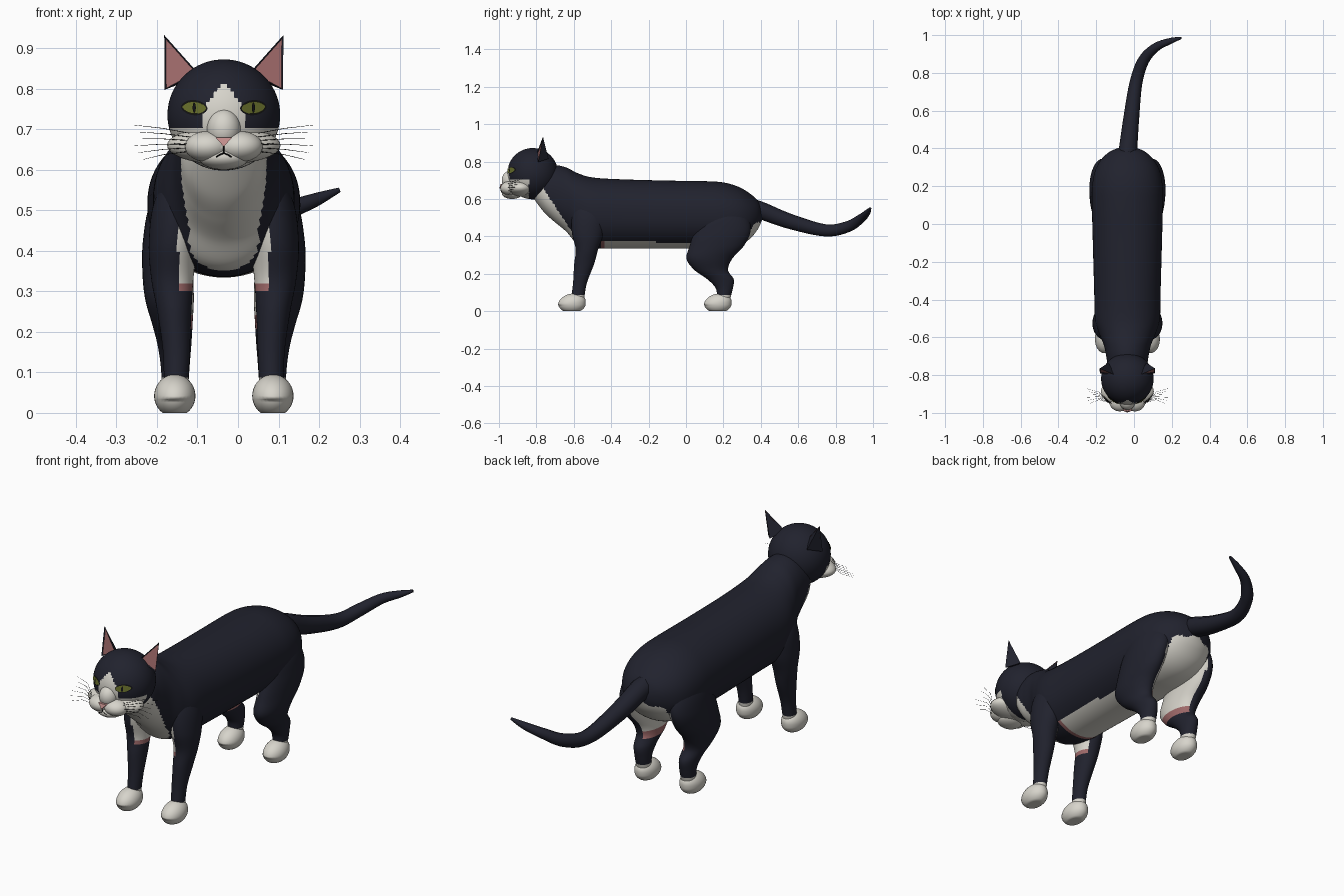
import bpy, bmesh, math
from mathutils import Vector

if "Cube" in bpy.data.objects:
    bpy.data.objects.remove(bpy.data.objects["Cube"])

MID = -0.035  # the body's plane of symmetry


def material(name, rgb):
    m = bpy.data.materials.new(name)
    m.use_nodes = True
    m.diffuse_color = (*rgb, 1)
    bsdf = next(n for n in m.node_tree.nodes if n.type == "BSDF_PRINCIPLED")
    bsdf.inputs["Base Color"].default_value = (*rgb, 1)
    bsdf.inputs["Roughness"].default_value = 0.8
    return m


DARK = material("dark fur", (0.015, 0.016, 0.027))
WHITE = material("white fur", (0.68, 0.66, 0.6))
SKIN = material("ear pink", (0.34, 0.14, 0.14))
NOSE = material("nose pink", (0.55, 0.27, 0.26))
EYE = material("olive eye", (0.14, 0.16, 0.025))
BLACK = material("black", (0.006, 0.006, 0.007))
FUR = [DARK, WHITE, SKIN]


def finish(name, bm, mats, rule=None, mirror=False, smooth=True):
    """Turn a bmesh into an object on the symmetry plane, coloured by a rule."""
    bmesh.ops.recalc_face_normals(bm, faces=bm.faces)
    bm.normal_update()
    for f in bm.faces:
        f.smooth = smooth
        if rule:
            f.material_index = rule(f.calc_center_median(), f.normal)
    me = bpy.data.meshes.new(name)
    bm.to_mesh(me)
    bm.free()
    for m in mats:
        me.materials.append(m)
    ob = bpy.data.objects.new(name, me)
    ob.location.x = MID
    bpy.context.collection.objects.link(ob)
    if mirror:
        ob.modifiers.new("Mirror", "MIRROR")
    return ob


def resample(pts, n):
    """Catmull-Rom curve through stations of any dimension."""
    out = []
    for i in range(len(pts) - 1):
        quad = [pts[max(i - 1, 0)], pts[i], pts[i + 1], pts[min(i + 2, len(pts) - 1)]]
        for k in range(n):
            t = k / n
            out.append([b + t / 2 * (c - a + t * (2*a - 5*b + 4*c - d + t * (3*(b - c) + d - a)))
                        for a, b, c, d in zip(*quad)])
    return out + [list(pts[-1])]


def loft(rings):
    bm = bmesh.new()
    loops = [[bm.verts.new(p) for p in ring] for ring in rings]
    for a, b in zip(loops, loops[1:]):
        for i in range(len(a)):
            j = (i + 1) % len(a)
            bm.faces.new((a[i], a[j], b[j], b[i]))
    bm.faces.new(loops[0])
    bm.faces.new(loops[-1])
    return bm


def circle(n):
    return [(math.cos(2*math.pi*i/n), math.sin(2*math.pi*i/n)) for i in range(n)]


def ball(centre, radii, u=32, v=20):
    bm = bmesh.new()
    bmesh.ops.create_uvsphere(bm, u_segments=u, v_segments=v, radius=1)
    for p in bm.verts:
        p.co = Vector(c + r * k for c, r, k in zip(centre, radii, p.co))
    return bm


def strand(name, pts, mat, radius, mirror=False):
    """Curve tube; each point is x, y, z and relative thickness."""
    cu = bpy.data.curves.new(name, "CURVE")
    cu.dimensions = "3D"
    cu.bevel_depth = radius
    cu.bevel_resolution = 3 if radius > 0.5 else 0
    cu.use_fill_caps = True
    sp = cu.splines.new("POLY")
    sp.points.add(len(pts) - 1)
    for p, (x, y, z, r) in zip(sp.points, pts):
        p.co, p.radius = (x, y, z, 1), r
    sp.use_smooth = True
    cu.materials.append(mat)
    ob = bpy.data.objects.new(name, cu)
    ob.location.x = MID
    bpy.context.collection.objects.link(ob)
    if mirror:
        ob.modifiers.new("Mirror", "MIRROR")


# Trunk and neck: y, top, bottom, half width
trunk = [(-.82, .72, .61, .06), (-.76, .765, .53, .1), (-.70, .78, .475, .112),
         (-.64, .768, .425, .125), (-.58, .738, .36, .15), (-.5, .715, .338, .172),
         (-.35, .705, .335, .176), (-.1, .698, .335, .183), (.1, .695, .335, .188),
         (.2, .688, .335, .187), (.28, .665, .35, .172), (.34, .63, .385, .14),
         (.385, .59, .44, .09), (.408, .54, .49, .03)]


def trunk_colour(c, n):
    x = abs(c.x)
    if c.y < -.56:
        return int(x < .112 and c.z < .62 - 1.5 * (c.y + .74))
    if n.z < -.3 and x < .11 and c.y > -.46:
        return 2 if c.y < -.43 else 1
    return 0


rings = []
for y, top, bot, w in resample(trunk, 8):
    mid, h = (top + bot) / 2, (top - bot) / 2
    rings.append([(w * c, y, mid + h * math.copysign(abs(s) ** .9, s)) for c, s in circle(72)])
finish("trunk", loft(rings), FUR, trunk_colour)

# Legs: z, y, x, depth radius, width radius
front = [(.06, -.58, .118, .035, .03), (.15, -.567, .117, .037, .033), (.25, -.545, .122, .053, .042),
         (.33, -.53, .127, .06, .052), (.42, -.525, .125, .085, .06), (.52, -.52, .112, .09, .06),
         (.62, -.53, .085, .06, .04)]
hind = [(.06, .2, .12, .035, .032), (.12, .205, .12, .045, .036), (.17, .185, .122, .07, .042),
        (.22, .135, .127, .09, .05), (.28, .125, .134, .122, .06), (.35, .165, .138, .145, .063),
        (.43, .195, .133, .15, .066), (.52, .2, .11, .13, .07), (.62, .2, .08, .07, .04)]


def front_colour(c, n):
    if c.z < .085:
        return 1
    if c.z > .3 and c.x < .113 and (n.y < -.1 or n.x < -.6):
        return 1 if c.z > .315 else 2
    return 0


def hind_colour(c, n):
    if c.z < .085:
        return 1
    if n.x < -.45 and c.z > .21 and c.y > .03:
        return 1 if c.z > .245 else 2
    return 0


for name, stations, rule, paw_y in (("front", front, front_colour, -.61), ("hind", hind, hind_colour, .17)):
    rings = [[(x + rx * c, y + ry * s, z) for c, s in circle(40)]
             for z, y, x, ry, rx in resample(stations, 8)]
    finish(name + "_legs", loft(rings), FUR, rule, mirror=True)
    paw = ball((.121, paw_y, .042), (.051, .074, .052))
    for p in paw.verts:
        p.co.z = max(p.co.z, 0)
        if p.co.z > .04:  # slope the toes down towards the front
            p.co.z += .12 * (p.co.y - paw_y)
    finish(name + "_paws", paw, [WHITE], mirror=True)

# Tail
tail = [(0, .36, .55, .05), (.005, .41, .535, .048), (.02, .555, .48, .042), (.045, .745, .432, .034),
        (.085, .865, .452, .03), (.15, .935, .495, .024), (.225, .968, .525, .017), (.285, .985, .55, .006)]
strand("tail", resample(tail, 6), DARK, 1)

# Head
HEAD, SIZE = Vector((0, -.82, .735)), Vector((.139, .136, .137))


def head_colour(c, n):
    blaze = .05 * min(1, (.815 - c.z) / .06)
    return int(c.y < -.84 and (c.z < .703 or abs(c.x) < blaze))


finish("head", ball(HEAD, SIZE, 96, 80), FUR, head_colour)

# Muzzle: cheeks, whisker pads, nose bridge and chin
finish("cheeks", ball((0, -.886, .66), (.14, .08, .047)), [WHITE])
finish("whisker_pads", ball((.04, -.94, .657), (.056, .052, .038)), [WHITE], mirror=True)
finish("nose_bridge", ball((0, -.94, .70), (.042, .045, .05)), [WHITE])
finish("chin", ball((0, -.93, .63), (.062, .055, .03)), [WHITE])

# Nose
bm = bmesh.new()
tri = [bm.verts.new(p) for p in ((-.021, -.99, .68), (.021, -.99, .68), (0, -.998, .657))]
back = [bm.verts.new((p.co.x, -.95, p.co.z)) for p in tri]
for i in range(3):
    j = (i + 1) % 3
    bm.faces.new((tri[i], tri[j], back[j], back[i]))
bm.faces.new(tri)
bm.faces.new(back)
finish("nose", bm, [NOSE], smooth=False)

# Mouth lines and whiskers
strand("lip_split", [(0, -.992, .66, 1), (0, -.988, .64, 1)], BLACK, .0018)
strand("mouth", [(0, -.988, .641, 1), (.01, -.989, .637, 1), (.019, -.986, .631, 1)], BLACK, .0018, True)
strand("cheek_line", [(.08, -.967, .667, 1), (.1, -.944, .662, 1), (.122, -.928, .664, 1)], BLACK, .0014, True)
for i in range(6):
    z = .645 + .009 * i
    strand("whisker", [(.085, -.95, z, 1), (.15, -.93 + .008 * i, z + .004 * (i - 2), 1),
                       (.2 + .01 * (i % 3), -.95 + .016 * i, z + .008 * (i - 2.5), .5)], BLACK, .0008, True)


# Eyes: thin almond plates wrapped on the head
def eye_plate(name, w, h, lift, mat):
    bm = bmesh.new()
    verts = []
    for c, s in circle(24):
        x, z = .073 + w * c, .753 + h * s * abs(s) ** .2 + .06 * w * c
        k = 1 - (x / SIZE.x) ** 2 - ((z - HEAD.z) / SIZE.z) ** 2
        verts.append(bm.verts.new((x, HEAD.y - SIZE.y * math.sqrt(k) - lift, z)))
    f = bm.faces.new(verts)
    bmesh.ops.solidify(bm, geom=[f], thickness=.004)
    finish(name, bm, [mat], mirror=True, smooth=False)


eye_plate("eye_rims", .033, .019, .003, BLACK)
eye_plate("eyes", .029, .015, .006, EYE)
eye_plate("pupils", .004, .013, .009, BLACK)

# Ears: dark shells with a sunken pink front
bm = bmesh.new()
outer, inner, rear, tip = [bm.verts.new(p) for p in
                           ((.146, -.79, .797), (.065, -.8, .84), (.1, -.735, .815), (.147, -.765, .932))]
opening = bm.faces.new((outer, inner, tip))
for tri in ((outer, tip, rear), (inner, rear, tip), (outer, rear, inner)):
    bm.faces.new(tri)
bmesh.ops.recalc_face_normals(bm, faces=bm.faces)
bmesh.ops.inset_individual(bm, faces=[opening], thickness=.006, depth=-.005)
pink = opening.calc_center_median()
finish("ears", bm, [DARK, SKIN], lambda c, n: int((c - pink).length < .001), mirror=True, smooth=False)
